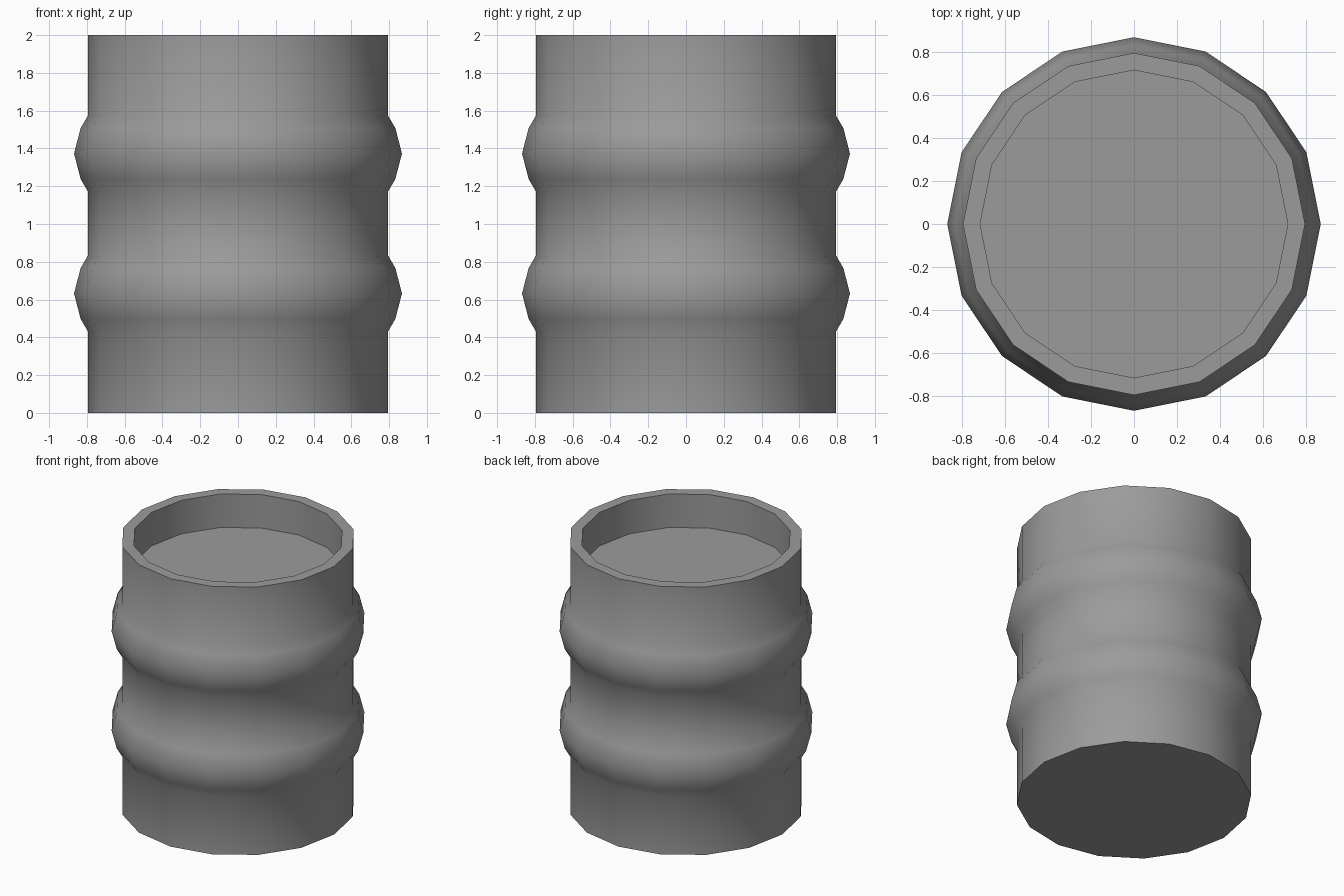
import bpy, bmesh, math

if "Cube" in bpy.data.objects:
    bpy.data.objects.remove(bpy.data.objects["Cube"])

SIDES = 16

# Half profile (radius, height): bottom edge, two swollen hoops, rim, recessed lid
profile = [(0.795, 0)]
for zc in (0.632, 1.373):
    profile += [(r, zc + dz) for r, dz in
                ((0.795, -0.20), (0.833, -0.135), (0.868, 0),
                 (0.833, 0.135), (0.795, 0.20))]
profile += [(0.795, 2.0), (0.715, 2.0), (0.715, 1.75)]

# Barrel body: spin the profile and cap the base and the lid
bm = bmesh.new()
rings = []
for r, z in profile:
    rings.append([bm.verts.new((r * math.cos(a), r * math.sin(a), z))
                  for a in (2 * math.pi * i / SIDES for i in range(SIDES))])
for lower, upper in zip(rings, rings[1:]):
    for i in range(SIDES):
        j = (i + 1) % SIDES
        bm.faces.new((lower[i], lower[j], upper[j], upper[i]))
bm.faces.new(rings[0][::-1])
bm.faces.new(rings[-1])

mesh = bpy.data.meshes.new("barrel")
bm.to_mesh(mesh)
bm.free()
barrel = bpy.data.objects.new("barrel", mesh)
bpy.context.collection.objects.link(barrel)

# Dark grey metal
metal = bpy.data.materials.new("dark_grey")
metal.diffuse_color = (0.33, 0.33, 0.33, 1)
metal.use_nodes = True
metal.node_tree.nodes["Principled BSDF"].inputs["Base Color"].default_value = metal.diffuse_color
mesh.materials.append(metal)

# Smooth sides with sharp rim and base edges
bpy.context.view_layer.objects.active = barrel
barrel.select_set(True)
bpy.ops.object.shade_smooth_by_angle(angle=math.radians(40))
